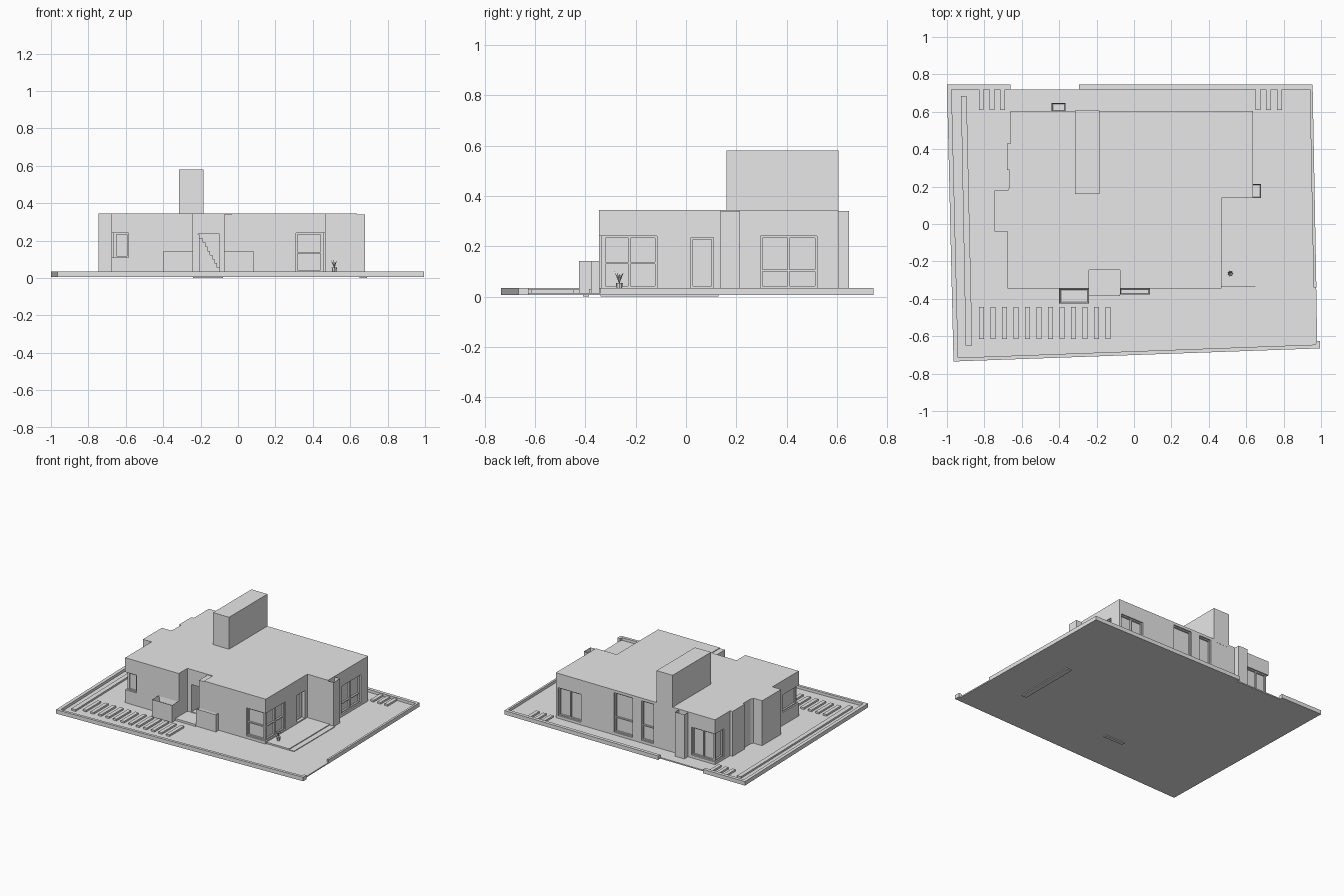
import bpy, bmesh, math
from mathutils import Vector, Matrix

cube = bpy.data.objects.get("Cube")
if cube:
    bpy.data.objects.remove(cube)

grey = bpy.data.materials.new("plain_grey")
grey.use_nodes = True
grey.diffuse_color = (0.8, 0.8, 0.8, 1)
grey.node_tree.nodes["Principled BSDF"].inputs["Base Color"].default_value = (0.8, 0.8, 0.8, 1)


def finish(name, bm):
    bmesh.ops.recalc_face_normals(bm, faces=bm.faces[:])
    mesh = bpy.data.meshes.new(name)
    bm.to_mesh(mesh)
    bm.free()
    mesh.materials.append(grey)
    ob = bpy.data.objects.new(name, mesh)
    bpy.context.collection.objects.link(ob)
    return ob


def prism(name, outline, z0, z1, rim=0, depth=0):
    """Extruded outline; a rim and depth hollow out its top."""
    bm = bmesh.new()
    base = bm.faces.new([bm.verts.new((x, y, z0)) for x, y in outline])
    up = bmesh.ops.extrude_face_region(bm, geom=[base])["geom"]
    bmesh.ops.translate(bm, vec=(0, 0, z1 - z0),
                        verts=[v for v in up if isinstance(v, bmesh.types.BMVert)])
    if rim:
        top = [f for f in up if isinstance(f, bmesh.types.BMFace)]
        bmesh.ops.recalc_face_normals(bm, faces=bm.faces[:])
        bmesh.ops.inset_individual(bm, faces=top, thickness=rim)
        bmesh.ops.translate(bm, vec=(0, 0, -depth), verts=top[0].verts[:])
    return finish(name, bm)


def box(name, x0, x1, y0, y1, z0, z1, **kw):
    return prism(name, [(x0, y0), (x1, y0), (x1, y1), (x0, y1)], z0, z1, **kw)


# Ground slab and the low kerb around it, with two gaps
GROUND, FLOOR, ROOF = 0.015, 0.035, 0.345
prism("ground_slab", [(-0.965, -0.735), (0.98, -0.66), (0.955, 0.72), (-0.99, 0.72)], 0.006, GROUND)
prism("kerb_front", [(-0.965, -0.735), (0.995, -0.665), (0.995, -0.625), (0.975, -0.625),
                     (0.97, -0.645), (-0.945, -0.715)], 0.006, FLOOR)
prism("kerb_left_side", [(-1, 0.745), (-0.965, -0.735), (-0.94, -0.715), (-0.975, 0.72)], 0.006, FLOOR)
prism("kerb_right_side", [(0.94, 0.72), (0.96, -0.34), (0.975, -0.34), (0.955, 0.745)], 0.006, FLOOR)
box("kerb_back_short", -1, -0.66, 0.72, 0.745, 0.006, FLOOR)
box("kerb_back_long", -0.295, 0.955, 0.72, 0.745, 0.006, FLOOR)
box("buried_edge_side", 0.65, 0.69, -0.34, 0.13, 0, 0.01)
box("buried_edge_front", -0.24, -0.08, -0.41, -0.385, 0, 0.01)

# Paving strips
for i in range(12):
    x = -0.83 + i * 0.0615
    box("front_paver", x, x + 0.027, -0.615, -0.445, GROUND - 0.005, 0.028)
for start in (-0.83, 0.65):
    for i in range(3):
        x = start + i * 0.057
        box("back_paver", x, x + 0.026, 0.61, 0.72, GROUND - 0.005, 0.028)
prism("long_side_strip", [(-0.925, 0.685), (-0.9, -0.65), (-0.865, -0.65), (-0.895, 0.685)],
      GROUND - 0.005, 0.028)

# Patio and step
box("patio", 0.46, 0.65, -0.335, 0.14, 0.01, 0.026)
box("patio_step", 0.65, 0.69, -0.335, 0.14, 0.01, 0.02)
box("entrance_step", -0.24, -0.075, -0.385, -0.24, 0.01, 0.03)

# House body as one stepped outline
house = prism("house_body", [
    (-0.66, 0.605), (-0.66, 0.43), (-0.68, 0.43), (-0.68, 0.29), (-0.665, 0.29), (-0.665, 0.2),
    (-0.675, 0.18), (-0.745, 0.18), (-0.745, -0.04), (-0.675, -0.04), (-0.675, -0.345),
    (-0.24, -0.345), (-0.24, -0.245), (-0.035, -0.245), (-0.035, -0.345), (0.467, -0.345),
    (0.467, 0.138), (0.635, 0.138), (0.635, 0.605)], 0.01, ROOF)
box("chimney_block", -0.315, -0.185, 0.16, 0.606, ROOF - 0.02, 0.58)
box("entrance_fin", -0.075, -0.035, -0.345, -0.24, 0.01, 0.34)

# Planters and open-topped shafts
box("planter_left", -0.4, -0.24, -0.425, -0.344, 0.01, 0.142, rim=0.012, depth=0.04)
box("planter_right", -0.075, 0.085, -0.378, -0.344, 0.01, 0.142, rim=0.009, depth=0.04)
box("back_shaft", -0.44, -0.365, 0.6, 0.648, 0.01, 0.34, rim=0.008, depth=0.05)
box("side_shaft", 0.63, 0.68, 0.138, 0.215, 0.01, 0.34, rim=0.01, depth=0.05)

# Openings: wall axis, wall position, outward sign, span, heights, columns, rail height
cutters = []


def opening(axis, wall, out, a0, a1, z0, z1, columns=1, rail=None, depth=0.022, corner=0):
    def slab(name, p0, p1, d0, d1, q0, q1):
        lo, hi = sorted((wall - out * d0, wall - out * d1))
        span = (p0, p1, lo, hi) if axis == "y" else (lo, hi, p0, p1)
        return box(name, *span, q0, q1)
    # a corner opening carries its cut on past the end of the wall
    c0 = a0 - 0.01 if corner < 0 else a0
    c1 = a1 + 0.01 if corner > 0 else a1
    cutters.append(slab("cutter", c0, c1, -0.012, depth, z0, z1))
    if corner < 0:
        a0 += depth - 0.01
    if corner > 0:
        a1 -= depth - 0.01
    t, near, far = 0.008, depth - 0.012, depth + 0.003
    for i in range(columns + 1):
        p = a0 + (a1 - a0 - t) * i / columns
        slab("window_post", p, p + t, near, far, z0, z1)
    for z in [z0, z1 - t] + ([rail] if rail else []):
        slab("window_rail", a0, a1, near, far, z, z + t)


opening("y", -0.345, -1, -0.675, -0.585, 0.11, 0.24, corner=-1)
opening("x", -0.675, -1, -0.345, -0.16, 0.11, 0.24, corner=-1)
opening("y", -0.345, -1, 0.31, 0.467, FLOOR, 0.24, rail=0.13, corner=1)
opening("x", 0.467, 1, -0.345, -0.115, FLOOR, 0.24, columns=2, rail=0.13, corner=-1)
opening("x", 0.467, 1, 0.02, 0.11, FLOOR, 0.235, depth=0.035)
opening("x", 0.635, 1, 0.295, 0.52, FLOOR, 0.24, columns=2, rail=0.1)
opening("y", 0.605, 1, 0.43, 0.615, FLOOR, 0.24, columns=2)
opening("y", 0.605, 1, 0.01, 0.16, FLOOR, 0.325, rail=0.14)
opening("y", 0.605, 1, -0.16, -0.06, FLOOR, 0.325, rail=0.14)
opening("y", 0.605, 1, -0.66, -0.47, FLOOR, 0.24, columns=2, corner=-1)
opening("x", -0.66, -1, 0.5, 0.605, FLOOR, 0.24, corner=1)

# Entrance hall with a stair inside
cutters.append(box("cutter", -0.215, -0.1, -0.3, 0.0, FLOOR, 0.235))
for i in range(8):
    x = -0.1 - i * 0.0125
    box("stair_step", -0.214, x, -0.1, -0.002, FLOOR + i * 0.022, FLOOR + (i + 1) * 0.022)
box("entrance_door", -0.213, -0.205, -0.245, -0.16, FLOOR, 0.233)

for cutter in cutters:
    cutter.hide_render = True
    cut = house.modifiers.new("opening", "BOOLEAN")
    cut.operation, cut.solver, cut.object = "DIFFERENCE", "EXACT", cutter
bpy.context.view_layer.update()
cut_mesh = bpy.data.meshes.new_from_object(
    house.evaluated_get(bpy.context.evaluated_depsgraph_get()))
house.modifiers.clear()
house.data = cut_mesh
for cutter in cutters:
    bpy.data.objects.remove(cutter)

# Potted plant on the patio
bm = bmesh.new()
bmesh.ops.create_cone(bm, cap_ends=True, segments=8, radius1=0.01, radius2=0.014, depth=0.03,
                      matrix=Matrix.Translation((0.515, -0.265, 0.04)))
finish("plant_pot", bm)
bm = bmesh.new()
root = Vector((0.515, -0.265, 0.05))
for i in range(7):
    a = i * math.tau / 7
    lean = Vector((math.cos(a), math.sin(a), 0))
    side = Vector((-lean.y, lean.x, 0)) * 0.004
    tip = root + lean * 0.02 + Vector((0, 0, 0.04 + 0.006 * (i % 3)))
    middle = root + lean * 0.008 + Vector((0, 0, 0.025))
    bm.faces.new([bm.verts.new(p) for p in (root, middle + side, tip, middle - side)])
finish("plant_leaves", bm)
